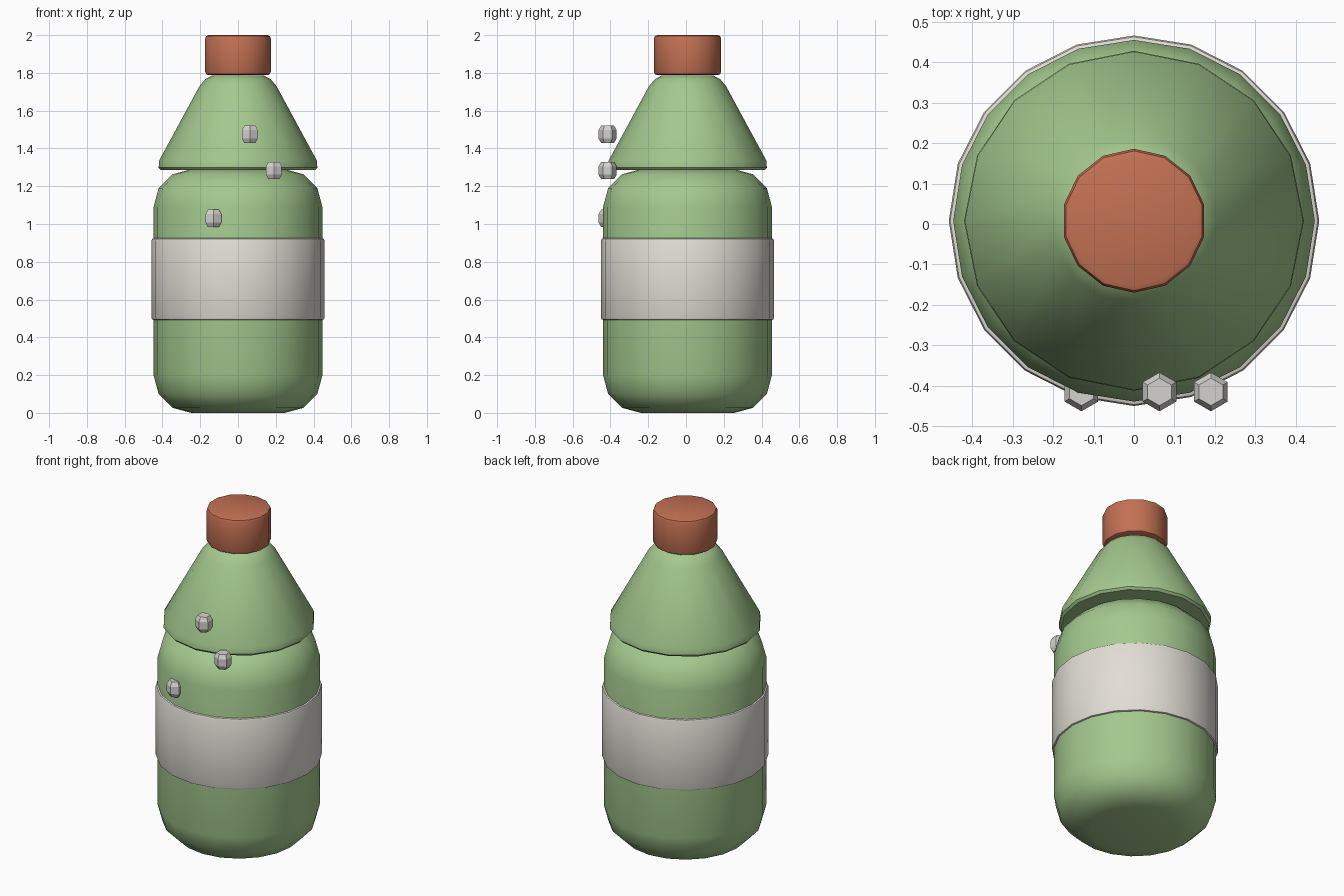
import bpy, bmesh, math

if "Cube" in bpy.data.objects:
    bpy.data.objects.remove(bpy.data.objects["Cube"])

CY = 0.008  # the bottle axis sits slightly behind y = 0


def material(name, rgb):
    m = bpy.data.materials.new(name)
    m.diffuse_color = (*rgb, 1)
    m.use_nodes = True
    m.node_tree.nodes["Principled BSDF"].inputs["Base Color"].default_value = m.diffuse_color
    return m


GREEN = material("green_glass", (0.37, 0.58, 0.27))
RUST = material("rust_cap", (0.55, 0.165, 0.087))
PAPER = material("paper", (0.76, 0.73, 0.67))
PEARL = material("pearl", (0.66, 0.65, 0.63))


def lathe(name, profile, sides, mat, loc=(0, CY, 0), angle=35):
    """Closed solid of revolution from (radius, z) points, bottom to top."""
    bm = bmesh.new()
    rings = []
    for r, z in profile:
        rings.append([bm.verts.new((r * math.sin(math.tau * i / sides),
                                    r * math.cos(math.tau * i / sides), z))
                      for i in range(sides)])
    for a, b in zip(rings, rings[1:]):
        for i in range(sides):
            j = (i + 1) % sides
            bm.faces.new((a[i], a[j], b[j], b[i]))
    bm.faces.new(rings[0])
    bm.faces.new(rings[-1])
    bmesh.ops.recalc_face_normals(bm, faces=bm.faces)
    mesh = bpy.data.meshes.new(name)
    bm.to_mesh(mesh)
    bm.free()
    mesh.materials.append(mat)
    ob = bpy.data.objects.new(name, mesh)
    ob.location = loc
    bpy.context.collection.objects.link(ob)
    bpy.ops.object.select_all(action='DESELECT')
    ob.select_set(True)
    bpy.context.view_layer.objects.active = ob
    bpy.ops.object.shade_smooth_by_angle(angle=math.radians(angle))
    return ob


def rounded(r, z0, z1, b, steps):
    """Cylinder profile with rounded rims of radius b."""
    arc = [(b * math.sin(t), b * math.cos(t))
           for t in (math.pi / 2 * k / steps for k in range(steps + 1))]
    low = [(r - b + s, z0 + b - c) for s, c in arc]
    return low + [(x, z0 + z1 - z) for x, z in reversed(low)]


# Main vessel and label band
lathe("body", rounded(0.447, 0, 1.29, 0.2, 3), 20, GREEN)
lathe("label", rounded(0.458, 0.492, 0.925, 0.012, 2), 20, PAPER)

# Conical shoulder with a small rim
lathe("shoulder", [(0.408, 1.285), (0.42, 1.298), (0.418, 1.335), (0.204, 1.73),
                   (0.172, 1.768), (0.135, 1.787)], 16, GREEN)

# Cap
lathe("cap", rounded(0.178, 1.788, 2.0, 0.018, 2), 14, RUST)

# Faceted beads on the front
bead = [(0.034, -0.046), (0.048, -0.022), (0.048, 0.022), (0.034, 0.046)]
for n, (x, z) in enumerate([(0.063, 1.475), (0.19, 1.283), (-0.13, 1.03)], 1):
    lathe(f"bead_{n}", bead, 6, PEARL, (x, -0.415, z), 25)
